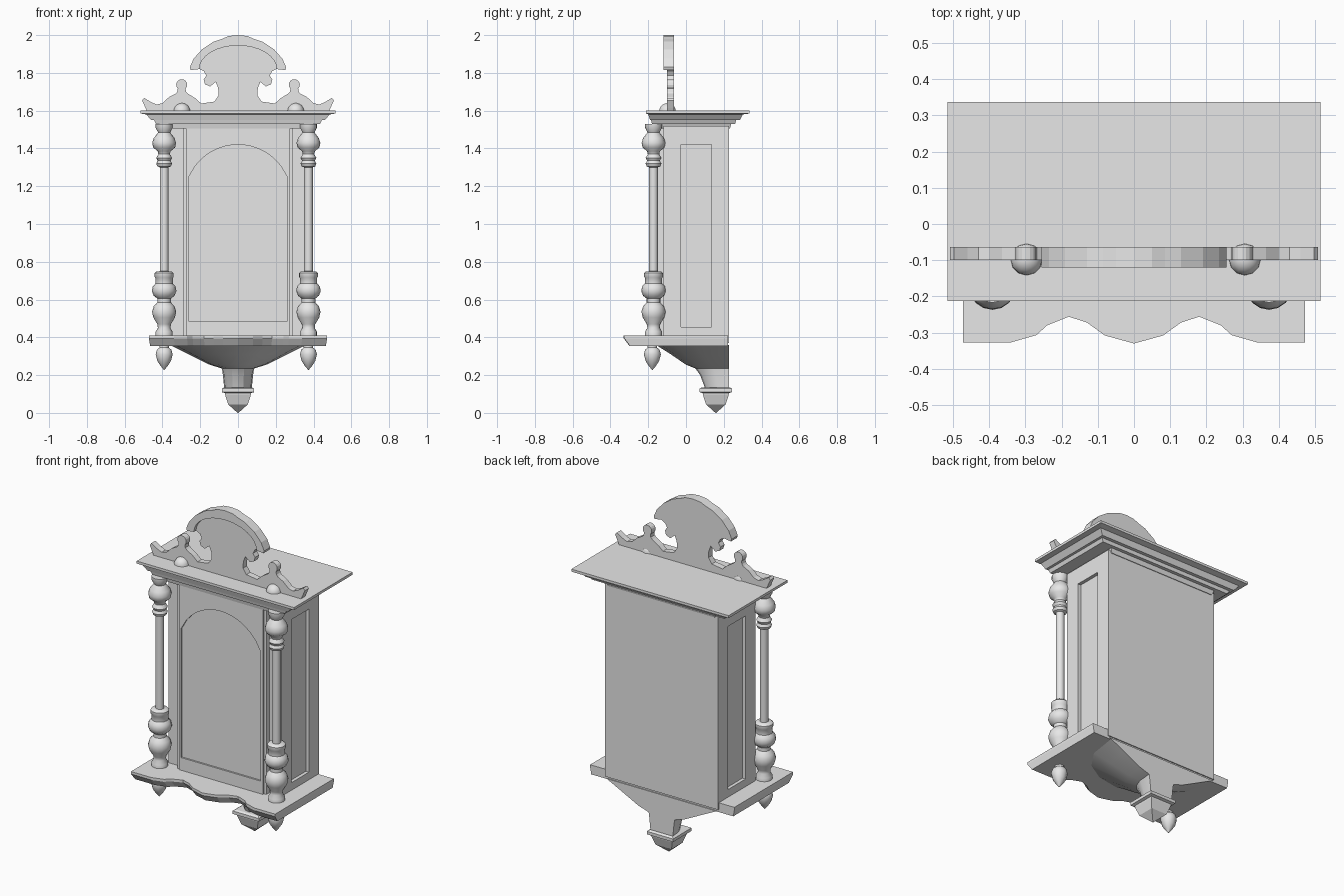
import bpy, bmesh
from math import sin, cos, pi, radians, sqrt

cube = bpy.data.objects.get("Cube")
if cube:
    bpy.data.objects.remove(cube, do_unlink=True)

grey = bpy.data.materials.new("plain grey")
grey.use_nodes = True
grey.diffuse_color = (0.8, 0.8, 0.8, 1)
grey.node_tree.nodes["Principled BSDF"].inputs["Base Color"].default_value = (0.8, 0.8, 0.8, 1)


def loft(name, rings, smooth=0):
    """Skin a stack of equal-length point rings and cap both ends."""
    bm = bmesh.new()
    rows = [[bm.verts.new(p) for p in ring] for ring in rings]
    n = len(rows[0])
    for a, b in zip(rows, rows[1:]):
        for i in range(n):
            j = (i + 1) % n
            bm.faces.new((a[i], a[j], b[j], b[i]))
    bm.faces.new(rows[0])
    bm.faces.new(rows[-1])
    bmesh.ops.recalc_face_normals(bm, faces=bm.faces)
    mesh = bpy.data.meshes.new(name)
    bm.to_mesh(mesh)
    bm.free()
    mesh.materials.append(grey)
    obj = bpy.data.objects.new(name, mesh)
    bpy.context.collection.objects.link(obj)
    if smooth:
        bpy.ops.object.select_all(action='DESELECT')
        obj.select_set(True)
        bpy.context.view_layer.objects.active = obj
        bpy.ops.object.shade_smooth_by_angle(angle=radians(smooth))
    return obj


def rect(x0, x1, y0, y1, z):
    return [(x0, y0, z), (x1, y0, z), (x1, y1, z), (x0, y1, z)]


def box(name, x0, x1, y0, y1, z0, z1):
    return loft(name, [rect(x0, x1, y0, y1, z) for z in (z0, z1)])


def plate(name, outline, y0, y1):
    """Extrude an x-z outline along y."""
    return loft(name, [[(x, y, z) for x, z in outline] for y in (y0, y1)])


def lathe(name, x, y, profile, sides=16):
    """Turn a (radius, height) profile about a vertical axis."""
    turn = [2 * pi * i / sides for i in range(sides)]
    rings = [[(x + r * cos(t), y + r * sin(t), z) for t in turn] for r, z in profile]
    return loft(name, rings, 40)


def mirrored(half):
    """Complete a half outline that starts on the centre line."""
    return half + [(-x, z) for x, z in reversed(half) if abs(x) > 0.001]


def carve(target, cutter):
    mod = target.modifiers.new("recess", 'BOOLEAN')
    mod.object = cutter
    mod.solver = 'EXACT'
    bpy.context.view_layer.objects.active = target
    bpy.ops.object.modifier_apply(modifier=mod.name)
    bpy.data.objects.remove(cutter, do_unlink=True)


# Case with a sunken panel in each side
case = box("case", -0.37, 0.37, -0.12, 0.228, 0.37, 1.52)
for side in (-1, 1):
    xs = sorted((side * 0.35, side * 0.4))
    carve(case, box("side_cutter", *xs, -0.027, 0.135, 0.455, 1.42))

# Door surround and door with a sunken arched panel
box("door_surround", -0.29, 0.29, -0.15, -0.11, 0.4, 1.52)
door = box("door", -0.275, 0.275, -0.16, -0.13, 0.4, 1.515)
half_width, shoulder, rise = 0.26, 1.25, 0.17
radius = (half_width ** 2 + rise ** 2) / (2 * rise)
arch = [(-half_width, 0.485), (half_width, 0.485)]
for i in range(17):
    x = half_width * (1 - i / 8)
    arch.append((x, shoulder + rise - radius + sqrt(radius ** 2 - x ** 2)))
carve(door, plate("door_cutter", arch, -0.2, -0.145))

# Stepped cornice
steps = [(0.35, -0.165, 0.232, 1.505), (0.36, -0.17, 0.24, 1.53),
         (0.435, -0.18, 0.26, 1.53), (0.445, -0.185, 0.265, 1.55),
         (0.46, -0.19, 0.285, 1.55), (0.485, -0.2, 0.3, 1.58),
         (0.515, -0.212, 0.337, 1.585), (0.515, -0.212, 0.337, 1.6)]
loft("cornice", [rect(-x, x, y0, y1, z) for x, y0, y1, z in steps])

# Shelf with a wavy front edge
wave = mirrored([(0, -0.33), (0.08, -0.308), (0.13, -0.272), (0.18, -0.256),
                 (0.24, -0.28), (0.27, -0.307), (0.34, -0.327), (0.472, -0.327),
                 (0.472, 0.222)])
loft("shelf", [[(x * 0.985, y + (0.03 if y < 0 else 0), 0.355) for x, y in wave],
               [(x, y, 0.395) for x, y in wave],
               [(x, y, 0.41) for x, y in wave]])

# Flared bracket, flat at the back
sections = [(0.36, -0.16, 0.36), (0.26, -0.08, 0.31), (0.15, 0.0, 0.255),
            (0.085, 0.05, 0.235), (0.08, 0.075, 0.2), (0.072, 0.105, 0.12)]
arc = [pi * i / 8 for i in range(9)]
loft("bracket", [[(a * cos(t), 0.228 - (0.228 - y) * sin(t) ** 0.8 if 0 < t < pi else 0.228, z)
                  for t in arc] for a, y, z in sections], 25)

# Square collar and pointed drop below the bracket
drop = [(0.075, 0.135), (0.086, 0.128), (0.086, 0.11), (0.07, 0.105),
        (0.068, 0.095), (0.052, 0.045), (0.002, 0)]
loft("bracket_drop", [rect(-r, r, 0.158 - r, 0.158 + r, z) for r, z in drop])

# Turned columns, lower finials and cornice buttons
column = [(0.045, 0.405), (0.045, 0.43), (0.033, 0.45), (0.036, 0.47), (0.057, 0.505),
          (0.064, 0.535), (0.055, 0.565), (0.036, 0.585), (0.036, 0.605), (0.055, 0.62),
          (0.065, 0.645), (0.06, 0.67), (0.046, 0.685), (0.046, 0.715), (0.05, 0.72),
          (0.05, 0.74), (0.042, 0.748), (0.023, 0.75), (0.023, 1.3), (0.036, 1.305),
          (0.042, 1.32), (0.034, 1.335), (0.042, 1.35), (0.03, 1.37), (0.034, 1.385),
          (0.058, 1.405), (0.063, 1.43), (0.055, 1.455), (0.032, 1.485),
          (0.045, 1.51), (0.045, 1.53)]
finial = [(0.025, 0.36), (0.025, 0.345), (0.038, 0.335), (0.045, 0.31),
          (0.036, 0.275), (0.02, 0.25), (0.002, 0.228)]
button = [(0.044 * cos(pi * i / 12), 1.597 + 0.043 * sin(pi * i / 12)) for i in range(6)]
button.append((0.001, 1.64))
for side, x in (("right", -0.391), ("left", 0.373)):
    lathe(side + "_column", x, -0.172, column)
    lathe(side + "_finial", x, -0.178, finial, 12)
for side, x in (("right", -0.297), ("left", 0.306)):
    lathe(side + "_button", x, -0.098, button, 12)

# Scrolled crest board
crown = [(0, 2.0), (0.05, 1.995), (0.085, 1.98), (0.13, 1.965), (0.19, 1.925),
         (0.235, 1.875), (0.255, 1.83), (0.25, 1.815)]
scroll = [(0.205, 1.822), (0.18, 1.808), (0.168, 1.785), (0.182, 1.765), (0.175, 1.74),
          (0.148, 1.728), (0.118, 1.752), (0.105, 1.72), (0.103, 1.68),
          (0.125, 1.648), (0.195, 1.638), (0.225, 1.665), (0.265, 1.69), (0.275, 1.7)]
knob = [(0.298 - 0.029 * cos(t), 1.737 + 0.029 * sin(t))
        for t in (pi * (i - 2) / 8 for i in range(13))]
wing = [(0.322, 1.7), (0.33, 1.69), (0.365, 1.672), (0.4, 1.64), (0.43, 1.632),
        (0.46, 1.645), (0.497, 1.668), (0.508, 1.655), (0.49, 1.615), (0.48, 1.595)]
plate("crest", mirrored(crown + scroll + knob + wing), -0.1, -0.063)

# Raised band along the top of the crest
inner = [(0.205 * cos(pi * i / 16), 1.82 + 0.125 * sin(pi * i / 16)) for i in range(17)]
outer = mirrored(crown)
start = len(crown)
plate("crest_band", outer[:start] + inner + outer[start:], -0.12, -0.098)
